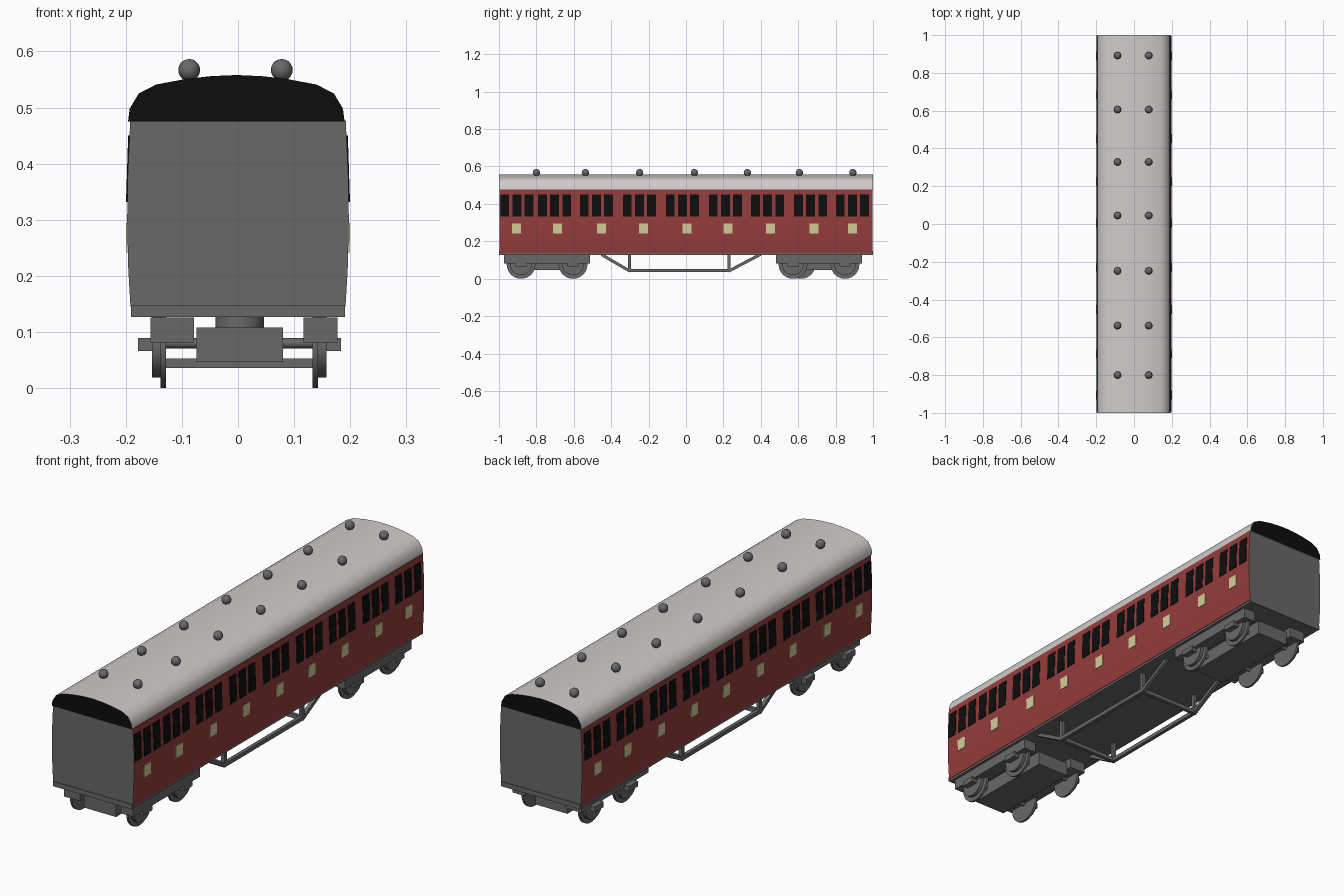
import bpy, bmesh, math
from mathutils import Vector, Matrix

if "Cube" in bpy.data.objects:
    bpy.data.objects.remove(bpy.data.objects["Cube"])


def material(name, rgb):
    m = bpy.data.materials.new(name)
    m.diffuse_color = (*rgb, 1)
    m.use_nodes = True
    m.node_tree.nodes["Principled BSDF"].inputs["Base Color"].default_value = m.diffuse_color
    return m


RED = material("maroon paint", (0.30, 0.045, 0.045))
ROOF = material("pale roof grey", (0.63, 0.60, 0.59))
GREY = material("chassis grey", (0.14, 0.14, 0.14))
BLACK = material("black", (0.004, 0.004, 0.004))
CREAM = material("cream panel", (0.66, 0.61, 0.31))


def finish(name, bm, mats, smooth=False):
    bmesh.ops.recalc_face_normals(bm, faces=bm.faces)
    me = bpy.data.meshes.new(name)
    bm.to_mesh(me)
    bm.free()
    ob = bpy.data.objects.new(name, me)
    bpy.context.collection.objects.link(ob)
    for m in mats:
        me.materials.append(m)
    if smooth:
        bpy.ops.object.select_all(action='DESELECT')
        ob.select_set(True)
        bpy.context.view_layer.objects.active = ob
        bpy.ops.object.shade_smooth_by_angle(angle=math.radians(35))
    return ob


def box(bm, x0, x1, y0, y1, z0, z1):
    mat = Matrix.Translation(((x0 + x1) / 2, (y0 + y1) / 2, (z0 + z1) / 2))
    mat = mat @ Matrix.Diagonal((x1 - x0, y1 - y0, z1 - z0, 1))
    bmesh.ops.create_cube(bm, size=1, matrix=mat)


def cyl(bm, a, b, r, n=24):
    a, b = Vector(a), Vector(b)
    rot = (b - a).to_track_quat('Z', 'Y').to_matrix().to_4x4()
    bmesh.ops.create_cone(bm, cap_ends=True, segments=n, radius1=r, radius2=r,
                          depth=(b - a).length, matrix=Matrix.Translation((a + b) / 2) @ rot)


def prism(name, pts, y0, y1, side, end):
    """Extrude an x-z outline along y; the end caps get their own colour."""
    bm = bmesh.new()
    f = bm.faces.new([bm.verts.new((x, y0, z)) for x, z in pts])
    ext = bmesh.ops.extrude_face_region(bm, geom=[f])
    vs = [v for v in ext["geom"] if isinstance(v, bmesh.types.BMVert)]
    bmesh.ops.translate(bm, verts=vs, vec=(0, y1 - y0, 0))
    bm.normal_update()
    for face in bm.faces:
        face.material_index = 1 if abs(face.normal.y) > 0.9 else 0
    return finish(name, bm, [side, end], True)


# Coach body with bulging sides, and the arched roof
SIDE = [(0.190, 0.137), (0.192, 0.152), (0.1955, 0.21), (0.1975, 0.30),
        (0.1965, 0.38), (0.192, 0.477)]
prism("coach_body", SIDE + [(-x, z) for x, z in reversed(SIDE)], -0.997, 0.997, RED, GREY)
ARCH = [(0.193, 0.475), (0.190, 0.498), (0.174, 0.525), (0.143, 0.541), (0.09, 0.551), (0.045, 0.556)]
outline = ARCH + [(0, 0.558)] + [(-x, z) for x, z in reversed(ARCH)]
prism("roof", [(x - 0.003, z) for x, z in outline], -1, 1, ROOF, BLACK)


def side_x(z):
    for (xa, za), (xb, zb) in zip(SIDE, SIDE[1:]):
        if za <= z <= zb:
            return xa + (xb - xa) * (z - za) / (zb - za)


def plates(name, centres, half, z0, z1, mat):
    """Thin plates lying on both sloping body sides."""
    bm = bmesh.new()
    for s in (-1, 1):
        for y in centres:
            before = set(bm.verts)
            box(bm, -1, 1, y - half, y + half, z0, z1)
            for v in set(bm.verts) - before:
                v.co.x = s * (side_x(v.co.z) + (0.0025 if v.co.x > 0 else -0.004))
    return finish(name, bm, [mat])


# Windows in nine groups of three, one cream panel under each group
groups = [-0.904, -0.703, -0.479, -0.249, -0.019, 0.211, 0.436, 0.666, 0.890]
plates("windows", [g + d for g in groups for d in (-0.065, 0, 0.065)], 0.0235, 0.332, 0.45, BLACK)
panels = [-0.906, -0.687, -0.452, -0.227, 0.005, 0.225, 0.452, 0.684, 0.890]
plates("door_panels", panels, 0.0235, 0.242, 0.294, CREAM)

# Roof vents
bm = bmesh.new()
for y in (-0.80, -0.538, -0.248, 0.045, 0.328, 0.606, 0.892):
    for x in (-0.087, 0.078):
        bmesh.ops.create_uvsphere(bm, u_segments=16, v_segments=10, radius=0.0195,
                                  matrix=Matrix.Translation((x, y, 0.567)))
finish("roof_vents", bm, [GREY], True)

# Floor frame, with grey end beams
bm = bmesh.new()
box(bm, -0.188, 0.188, -0.996, 0.996, 0.127, 0.146)
for s in (-1, 1):
    box(bm, -0.191, 0.191, s * 0.9985 - 0.0015, s * 0.9985 + 0.0015, 0.127, 0.148)
finish("floor_frame", bm, [GREY])

# Truss frame hung under the floor
bm = bmesh.new()
Y0, Y1, W = -0.303, 0.231, 0.008
for x in (-0.14, 0.145):
    box(bm, x - W, x + W, Y0, Y1, 0.036, 0.053)
    for y, top in ((Y0, -0.455), (Y1, 0.40)):
        box(bm, x - W, x + W, y - W, y + W, 0.036, 0.135)
        # diagonal brace sheared from a straight bar
        before = set(bm.verts)
        box(bm, x - W, x + W, min(y, top), max(y, top), -0.009, 0.009)
        for v in set(bm.verts) - before:
            v.co.z += 0.042 if abs(v.co.y - y) < 0.01 else 0.131
for y in (Y0, Y1):
    box(bm, -0.14, 0.145, y - W, y + W, 0.036, 0.053)
finish("truss_frame", bm, [GREY])

# Two four-wheel bogies
for label, cy, axles in (("front", -0.743, ((-0.882, -0.882), (-0.604, -0.604))),
                         ("rear", 0.711, ((0.615, 0.572), (0.85, 0.85)))):
    bm = bmesh.new()
    box(bm, -0.074, 0.08, cy - 0.21, cy + 0.21, 0.047, 0.108)
    cyl(bm, (0.003, cy, 0.10), (0.003, cy, 0.13), 0.043)
    box(bm, -0.156, -0.078, cy - 0.23, cy + 0.23, 0.081, 0.126)
    box(bm, 0.117, 0.177, cy - 0.23, cy + 0.23, 0.081, 0.126)
    for ly, ry in axles:
        box(bm, -0.178, -0.15, ly - 0.03, ly + 0.03, 0.066, 0.089)
        box(bm, 0.155, 0.184, ry - 0.03, ry + 0.03, 0.066, 0.089)
    finish(label + "_bogie_frame", bm, [GREY], True)

    bm = bmesh.new()
    for ly, ry in axles:
        cyl(bm, (-0.13, ly, 0.08), (0.135, ry, 0.08), 0.009, 12)
        for s, y, x in ((-1, ly, 0.128), (1, ry, 0.133)):
            cyl(bm, (s * x, y, 0.077), (s * (x + 0.010), y, 0.077), 0.077, 28)
            cyl(bm, (s * (x + 0.009), y, 0.077), (s * (x + 0.025), y, 0.077), 0.058, 28)
    finish(label + "_wheels", bm, [GREY], True)
